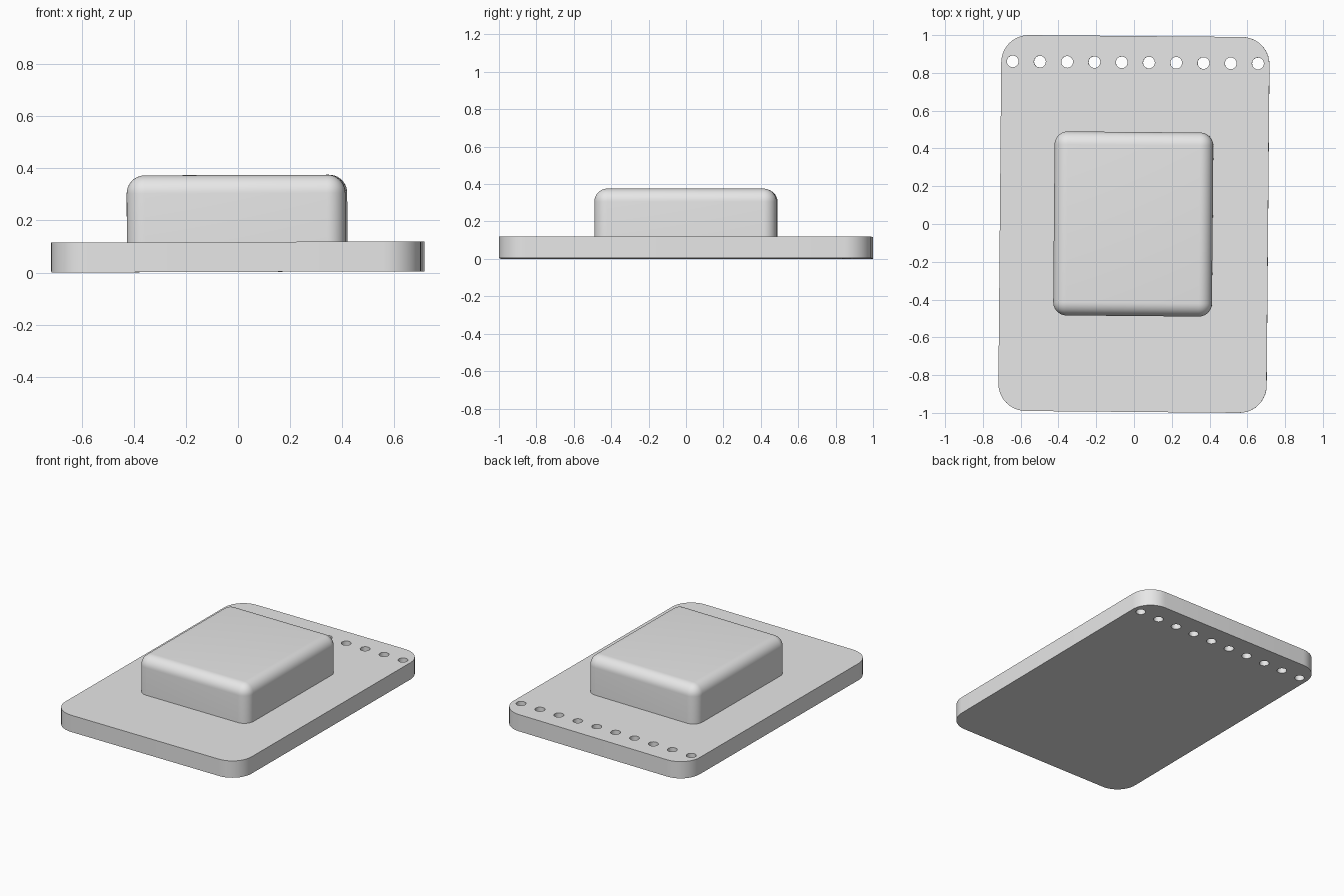
import bpy, bmesh
from math import radians
from mathutils import Matrix

if "Cube" in bpy.data.objects:
    bpy.data.objects.remove(bpy.data.objects["Cube"], do_unlink=True)

# Single grey material
grey = bpy.data.materials.new("light grey")
grey.use_nodes = True
colour = (0.8, 0.8, 0.8, 1)
grey.diffuse_color = colour
grey.node_tree.nodes["Principled BSDF"].inputs["Base Color"].default_value = colour

# The whole part sits very slightly turned and tilted
POSE = (Matrix.Translation((0, 0, 0.0025)) @ Matrix.Rotation(radians(-0.5), 4, 'Z')
        @ Matrix.Rotation(radians(-0.2), 4, 'Y'))


def add_object(name, bm):
    bm.transform(POSE)
    mesh = bpy.data.meshes.new(name)
    bm.to_mesh(mesh)
    bm.free()
    mesh.materials.append(grey)
    obj = bpy.data.objects.new(name, mesh)
    bpy.context.collection.objects.link(obj)
    return obj


def rounded_block(name, width, length, bottom, top, radius, round_top=False, x=0):
    """Block with rounded upright edges and, optionally, a rounded top rim."""
    bm = bmesh.new()
    bmesh.ops.create_cube(bm, size=1)
    bm.transform(Matrix.Translation((x, 0, (bottom + top) / 2))
                 @ Matrix.Diagonal((width, length, top - bottom, 1)))
    middle = (bottom + top) / 2
    edges = []
    for e in bm.edges:
        high = [v.co.z > middle for v in e.verts]
        if high[0] != high[1] or (round_top and all(high)):
            edges.append(e)
    bmesh.ops.bevel(bm, geom=edges, offset=radius, offset_type='OFFSET',
                    segments=10, profile=0.5, affect='EDGES')
    return add_object(name, bm)


def smooth(obj):
    bpy.ops.object.select_all(action='DESELECT')
    obj.select_set(True)
    bpy.context.view_layer.objects.active = obj
    bpy.ops.object.shade_smooth_by_angle(angle=radians(30))


# Base plate and raised housing
plate = rounded_block("base_plate", 1.42, 1.99, 0, 0.115, 0.145)
housing = rounded_block("raised_housing", 0.84, 0.974, 0.1, 0.372, 0.07, True, -0.003)

# Row of ten through holes along the back edge
bm = bmesh.new()
for i in range(10):
    place = Matrix.Translation(((i - 4.5) * 0.1443, 0.855, 0.06))
    bmesh.ops.create_cone(bm, cap_ends=True, segments=32, radius1=0.031,
                          radius2=0.031, depth=0.4, matrix=place)
cutter = add_object("hole_cutter", bm)
cutter.hide_render = True

cut = plate.modifiers.new("holes", 'BOOLEAN')
cut.operation = 'DIFFERENCE'
cut.solver = 'EXACT'
cut.object = cutter
bpy.context.view_layer.objects.active = plate
bpy.ops.object.modifier_apply(modifier=cut.name)
bpy.data.objects.remove(cutter, do_unlink=True)

for part in (plate, housing):
    smooth(part)
